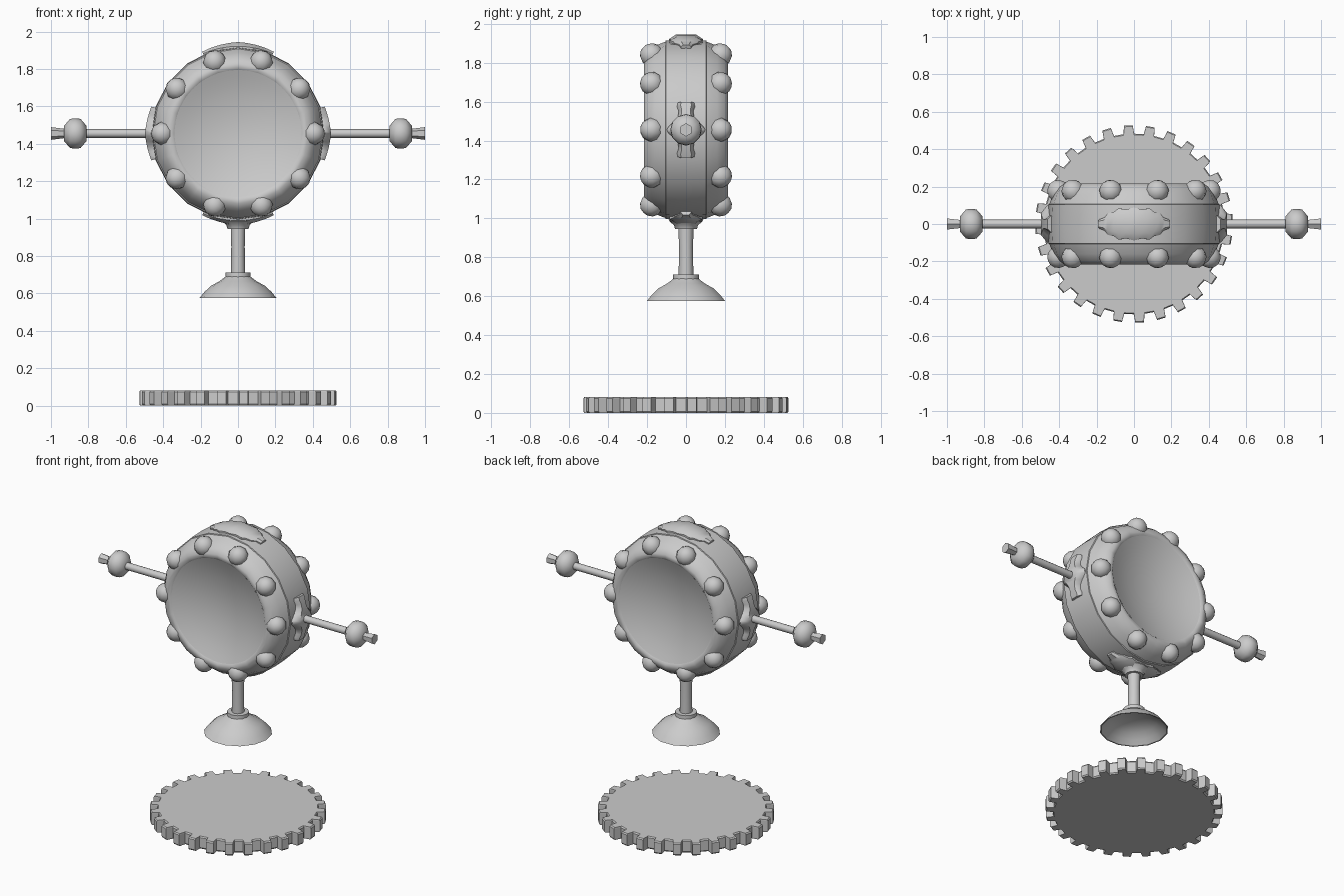
import bpy, bmesh, math
from mathutils import Matrix, Vector

if "Cube" in bpy.data.objects:
    bpy.data.objects.remove(bpy.data.objects["Cube"])

mat = bpy.data.materials.new("stone_grey")
mat.diffuse_color = (0.6, 0.6, 0.6, 1)
mat.use_nodes = True
mat.node_tree.nodes["Principled BSDF"].inputs["Base Color"].default_value = mat.diffuse_color
CZ = 1.455                       # height of the drum centre


def finish(name, bm, matrix=None, smooth=35):
    bmesh.ops.remove_doubles(bm, verts=bm.verts, dist=1e-5)
    bmesh.ops.recalc_face_normals(bm, faces=bm.faces)
    if matrix:
        bm.transform(matrix)
    me = bpy.data.meshes.new(name)
    bm.to_mesh(me)
    bm.free()
    me.materials.append(mat)
    ob = bpy.data.objects.new(name, me)
    bpy.context.collection.objects.link(ob)
    if smooth:
        bpy.ops.object.select_all(action='DESELECT')
        ob.select_set(True)
        bpy.context.view_layer.objects.active = ob
        bpy.ops.object.shade_smooth_by_angle(angle=math.radians(smooth))
    return ob


def lathe(name, profile, segs, matrix=None, smooth=35):
    """Spin (radius, height) points around z."""
    bm = bmesh.new()
    vs = [bm.verts.new((r, 0, h)) for r, h in profile]
    es = [bm.edges.new(p) for p in zip(vs, vs[1:])]
    bmesh.ops.spin(bm, geom=vs + es, cent=(0, 0, 0), axis=(0, 0, 1),
                   angle=2 * math.pi, steps=segs)
    return finish(name, bm, matrix, smooth)


def bezel_plate(name, columns, angle, top):
    """Scalloped plate wrapped on the drum: columns are (along, half width)."""
    bm = bmesh.new()
    cols = columns + [(-u, v) for u, v in reversed(columns[:-1])]
    rows = []
    for u, v in cols:
        a = angle + u / 0.48
        t = top - .012 * abs(u) / columns[0][0]      # thinner towards the ends
        ring = []
        for k, r in ((-1, .445), (-1, .466), (-.6, t), (.6, t), (1, .466), (1, .445)):
            ring.append(bm.verts.new((r * math.cos(a), k * v, CZ + r * math.sin(a))))
        rows.append(ring)
    for a, b in zip(rows, rows[1:]):
        for i in range(5):
            bm.faces.new((a[i], a[i + 1], b[i + 1], b[i]))
    bm.faces.new(rows[0])
    bm.faces.new(rows[-1])
    finish(name, bm, None, 40)


# Ring-shaped drum lying along y, with a rounded rim on both sides
drum_at = Matrix.Translation((0, 0, CZ)) @ Matrix.Rotation(math.pi / 2, 4, 'X')
half = [(.337, .205), (.352, .217), (.375, .217), (.405, .198), (.432, .16), (.453, .106)]
band = [(.459, .104), (.463, 0)]
profile = half + band + [(r, -h) for r, h in reversed(half + band[:1])]
lathe("drum", profile, 20, drum_at, 50)

# Concave dish on each face
for side, label in ((1, "front"), (-1, "back")):
    depth = [(.34 * t, side * (.143 + .067 * t * t)) for t in (1, .9, .75, .6, .4, .2, 0)]
    lathe(label + "_dish", depth, 40, drum_at)

# Ten studs around each rim
for side, label in ((-1, "front"), (1, "back")):
    for i in range(10):
        a = i * math.pi / 5
        bm = bmesh.new()
        bmesh.ops.create_uvsphere(bm, u_segments=10, v_segments=7, radius=.062)
        out = Vector((math.cos(a), side, math.sin(a)))
        m = Matrix.Translation((.403 * math.cos(a), side * .175, CZ + .403 * math.sin(a)))
        finish(f"{label}_stud_{i}", bm, m @ out.to_track_quat('Z', 'Y').to_matrix().to_4x4(), 60)

# Scalloped plates at top, bottom and both sides
long_plate = [(.198, .025), (.165, .035), (.145, .058), (.11, .066), (.085, .084), (.045, .077), (0, .088)]
short_plate = [(.145, .043), (.125, .046), (.10, .037), (.07, .042), (.045, .062), (.015, .092), (0, .098)]
bezel_plate("top_plate", long_plate, math.pi / 2, .489)
bezel_plate("bottom_plate", long_plate, -math.pi / 2, .489)
bezel_plate("right_plate", short_plate, 0, .497)
bezel_plate("left_plate", short_plate, math.pi, .497)

# Side arms with bead and flared tip
for s, label in ((1, "right"), (-1, "left")):
    m = Matrix.Translation((0, 0, CZ)) @ Matrix.Rotation(s * math.pi / 2, 4, 'Y')
    lathe(label + "_arm", [(.023, .44), (.023, .83)], 12, m, 60)
    lathe(label + "_bead", [(0, .811), (.042, .811), (.078, .842), (.081, .87), (.078, .898),
                            (.042, .929), (0, .929)], 12, m, 50)
    lathe(label + "_tip", [(0, .92), (.024, .92), (.034, 1), (0, 1)], 6, m, 30)

# Stem with collars
lathe("stem", [(.039, .955), (.036, .85), (.038, .70)], 12, None, 60)
lathe("upper_collar", [(0, .945), (.056, .945), (.062, .965), (.085, .985), (.085, 1.0), (0, 1.0)], 12)
lathe("lower_collar", [(0, .712), (.066, .712), (.068, .66)], 12)

# Hollow bell foot
lathe("bell_foot", [(.066, .69), (.098, .666), (.145, .64), (.18, .607), (.206, .575),
                    (.199, .575), (.173, .603), (.14, .632), (.09, .655), (0, .668)], 14, None, 45)

# Cog base with 28 teeth
TEETH = 28
bm = bmesh.new()
outline = []
step = 2 * math.pi / TEETH
for i in range(TEETH):
    a = math.radians(93.3) + i * step
    for r, d in ((.483, -.26), (.528, -.2), (.528, .2), (.483, .26)):
        outline.append((r, a + d * step))
rings = []
for z, inset in ((0, .006), (.008, 0), (.074, 0), (.082, .006)):
    rings.append([bm.verts.new(((r - inset) * math.cos(a), (r - inset) * math.sin(a), z))
                  for r, a in outline])
n = len(outline)
for lo, hi in zip(rings, rings[1:]):
    for i in range(n):
        bm.faces.new((lo[i], lo[(i + 1) % n], hi[(i + 1) % n], hi[i]))
bm.faces.new(rings[0])
bm.faces.new(rings[-1])
finish("cog_base", bm, None, 0)
